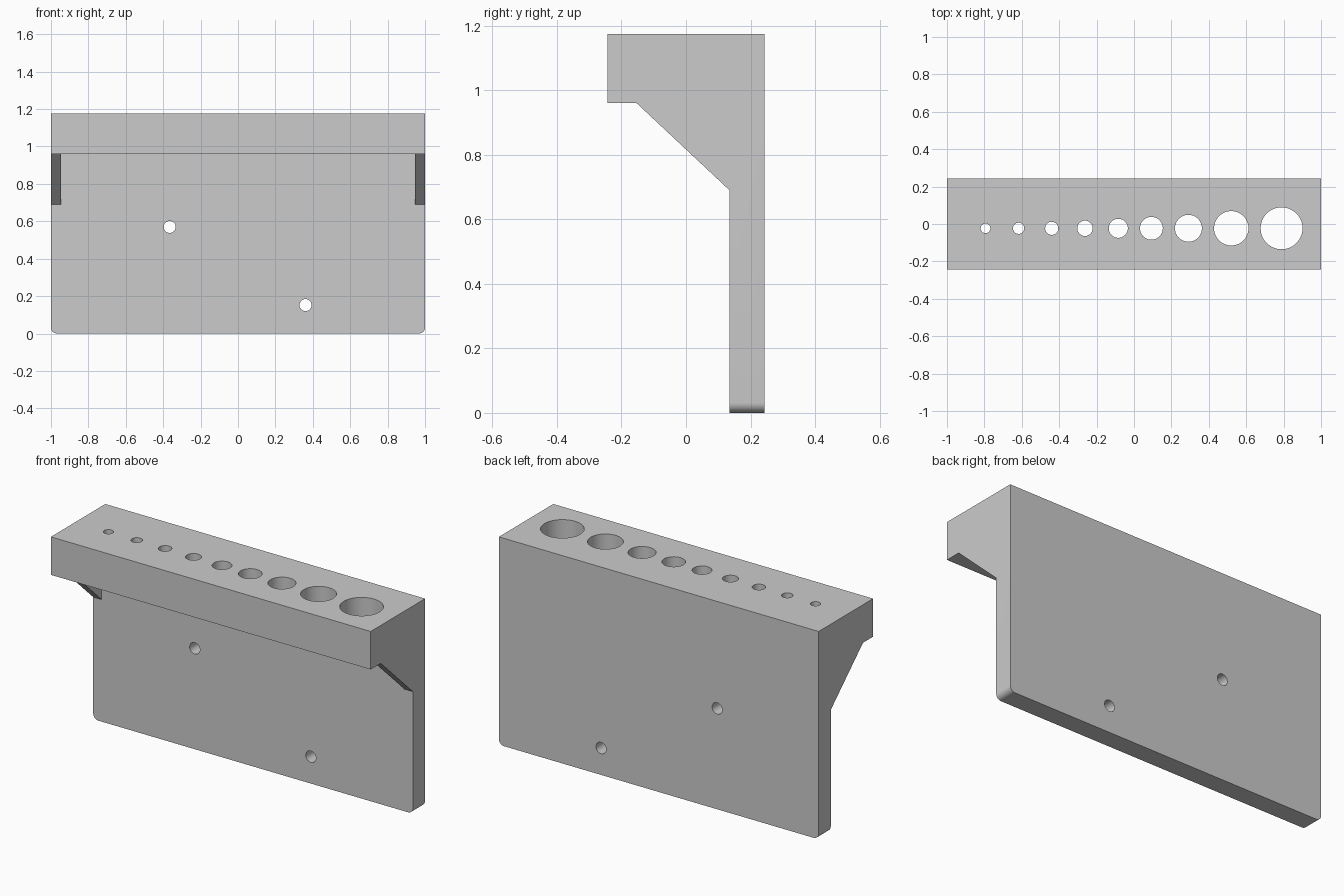
import bpy, bmesh, math
from mathutils import Matrix, Vector

if "Cube" in bpy.data.objects:
    bpy.data.objects.remove(bpy.data.objects["Cube"])

TOP, DEPTH, PLATE_Y, SHELF_Z = 1.175, 0.243, 0.135, 0.96


def finish(name, bm):
    bmesh.ops.recalc_face_normals(bm, faces=bm.faces)
    mesh = bpy.data.meshes.new(name)
    bm.to_mesh(mesh)
    bm.free()
    obj = bpy.data.objects.new(name, mesh)
    bpy.context.collection.objects.link(obj)
    return obj


def extrude_profile(profile, half_width):
    """Extrude a (y, z) outline symmetrically along x."""
    bm = bmesh.new()
    face = bm.faces.new([bm.verts.new((-half_width, y, z)) for y, z in profile])
    geom = bmesh.ops.extrude_face_region(bm, geom=[face])["geom"]
    moved = [v for v in geom if isinstance(v, bmesh.types.BMVert)]
    bmesh.ops.translate(bm, verts=moved, vec=(2 * half_width, 0, 0))
    return bm


def hole_cutter(bm, center, radius, length, rotation=Matrix()):
    bmesh.ops.create_cone(bm, cap_ends=True, segments=48, radius1=radius,
                          radius2=radius, depth=length,
                          matrix=Matrix.Translation(center) @ rotation)


# Wall plate, shelf and gusset silhouette in one extrusion
bm = extrude_profile([(PLATE_Y, 0), (DEPTH, 0), (DEPTH, TOP), (-DEPTH, TOP),
                      (-DEPTH, SHELF_Z), (-0.153, SHELF_Z), (PLATE_Y, 0.69)], 1.0)
# Rounded bottom corners of the plate
corners = [e for e in bm.edges
           if all(abs(v.co.z) < 1e-5 for v in e.verts)
           and abs(e.verts[0].co.x - e.verts[1].co.x) < 1e-5]
bmesh.ops.bevel(bm, geom=corners, offset=0.032, segments=8, profile=0.5,
                affect='EDGES')
rack = finish("tool_rack", bm)

# Pocket under the shelf, leaving a thin gusset at each end
pocket = finish("pocket_cutter", extrude_profile(
    [(-0.5, 0.5), (PLATE_Y, 0.5), (PLATE_Y, SHELF_Z), (-0.5, SHELF_Z)], 0.947))

# Graduated tool holes through the shelf, screw holes through the plate
bm = bmesh.new()
for x, r in [(-0.794, 0.026), (-0.617, 0.03), (-0.44, 0.035), (-0.262, 0.041),
             (-0.084, 0.051), (0.093, 0.061), (0.291, 0.072), (0.52, 0.092),
             (0.789, 0.112)]:
    hole_cutter(bm, Vector((x, -0.023, 1.07)), r, 0.4)
for x, z in [(-0.365, 0.57), (0.361, 0.152)]:
    hole_cutter(bm, Vector((x, 0.19, z)), 0.032, 0.3,
                Matrix.Rotation(math.pi / 2, 4, 'X'))
holes = finish("hole_cutter", bm)

# Cut the pocket and the holes
bpy.context.view_layer.objects.active = rack
rack.select_set(True)
for cutter in (pocket, holes):
    cutter.hide_render = True
    mod = rack.modifiers.new(cutter.name, 'BOOLEAN')
    mod.operation = 'DIFFERENCE'
    mod.solver = 'EXACT'
    mod.object = cutter
    bpy.ops.object.modifier_apply(modifier=mod.name)
    bpy.data.objects.remove(cutter)

bpy.ops.object.shade_smooth_by_angle(angle=math.radians(30))
